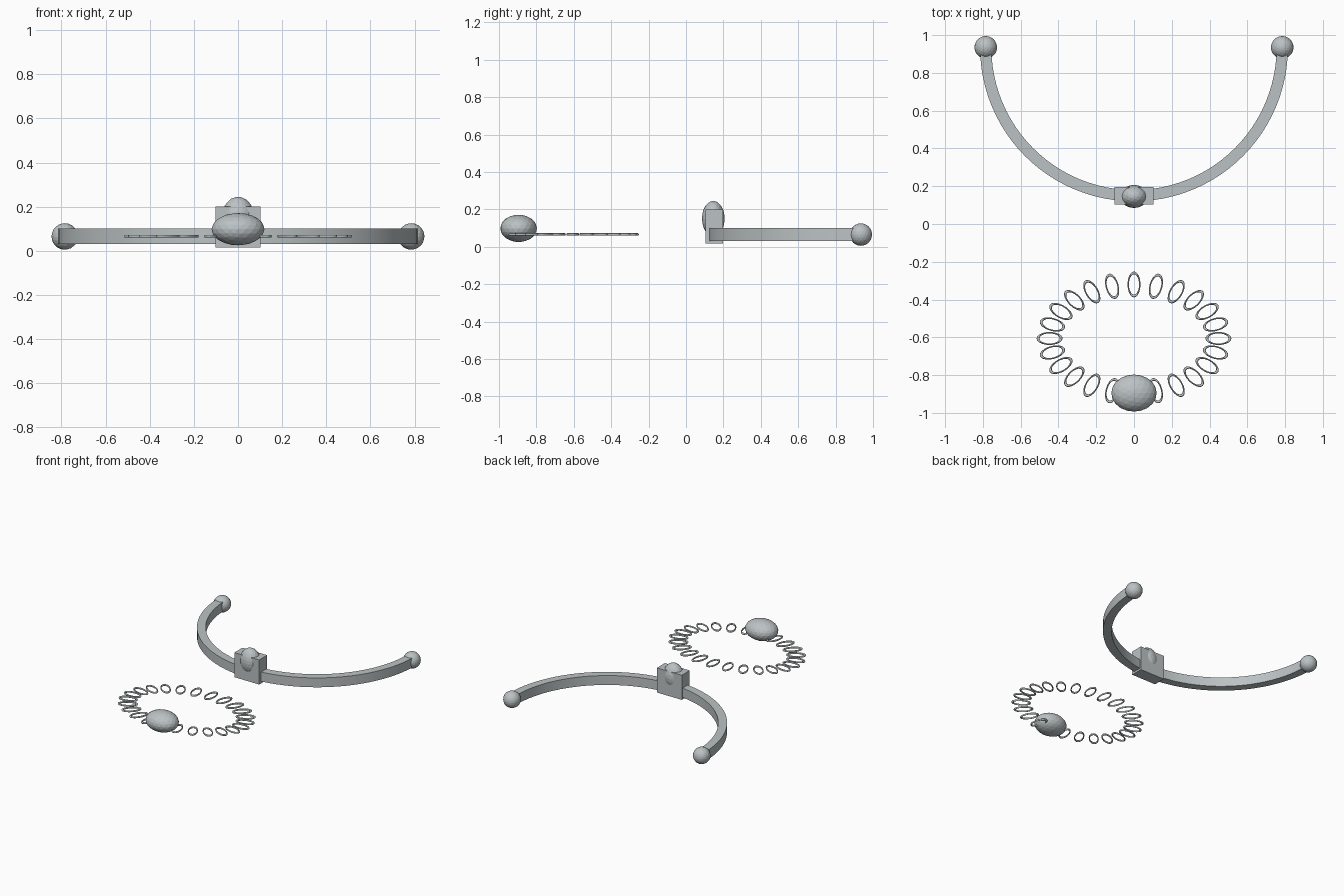
import bpy, bmesh, math

cube = bpy.data.objects.get("Cube")
if cube:
    bpy.data.objects.remove(cube, do_unlink=True)

silver = bpy.data.materials.new("silver")
silver.use_nodes = True
colour = (0.5, 0.54, 0.55, 1)
silver.diffuse_color = colour
silver.node_tree.nodes["Principled BSDF"].inputs["Base Color"].default_value = colour


def finish(name):
    obj = bpy.context.object
    obj.name = name
    obj.data.materials.append(silver)
    return obj


def stone(name, centre, half):
    bpy.ops.mesh.primitive_ico_sphere_add(subdivisions=3, radius=1, location=centre)
    bpy.context.object.scale = half
    return finish(name)


# Half-circle band, swept as a rectangular section
RADIUS, CENTRE_Y = 0.785, 0.935
SEGMENTS = 48
bm = bmesh.new()
rings = []
for i in range(SEGMENTS + 1):
    a = math.pi + math.pi * i / SEGMENTS
    section = [(RADIUS + dr, z) for dr, z in
               ((-0.03, 0.03), (0.03, 0.03), (0.03, 0.10), (-0.03, 0.10))]
    rings.append([bm.verts.new((r * math.cos(a), CENTRE_Y + r * math.sin(a), z))
                  for r, z in section])
for p, q in zip(rings, rings[1:]):
    for k in range(4):
        n = (k + 1) % 4
        bm.faces.new((p[k], p[n], q[n], q[k]))
bm.faces.new(rings[0])
bm.faces.new(rings[-1])
bmesh.ops.recalc_face_normals(bm, faces=bm.faces)
mesh = bpy.data.meshes.new("band")
bm.to_mesh(mesh)
bm.free()
band = bpy.data.objects.new("band", mesh)
bpy.context.collection.objects.link(band)
bpy.ops.object.select_all(action="DESELECT")
band.select_set(True)
bpy.context.view_layer.objects.active = band
finish("band")
bpy.ops.object.shade_smooth_by_angle(angle=math.radians(30))

# Ball tips on the band ends
for side, x in (("left", RADIUS), ("right", -RADIUS)):
    stone(side + "_ball_tip", (x, CENTRE_Y, 0.065), (0.06, 0.06, 0.06))

# Front setting block with its oval stone
bpy.ops.mesh.primitive_cube_add(size=1, location=(0, 0.15, 0.108))
bpy.context.object.scale = (0.206, 0.094, 0.184)
finish("setting_block")
stone("setting_stone", (0, 0.146, 0.151), (0.074, 0.061, 0.094))

# Chain of separate oval links, each pointing outward
LINKS = 24
for i in range(LINKS):
    t = 2 * math.pi * i / LINKS
    bpy.ops.mesh.primitive_torus_add(
        major_radius=0.061, minor_radius=0.0075,
        major_segments=32, minor_segments=8,
        location=(0.447 * math.sin(t), -0.606 + 0.286 * math.cos(t), 0.066),
        rotation=(0, 0, -t))
    bpy.context.object.scale = (0.5, 1, 0.9)
    finish("chain_link")
    bpy.ops.object.shade_smooth_by_angle(angle=math.radians(60))

# Pendant stone at the front of the chain
stone("pendant_stone", (0, -0.895, 0.098), (0.12, 0.098, 0.073))
